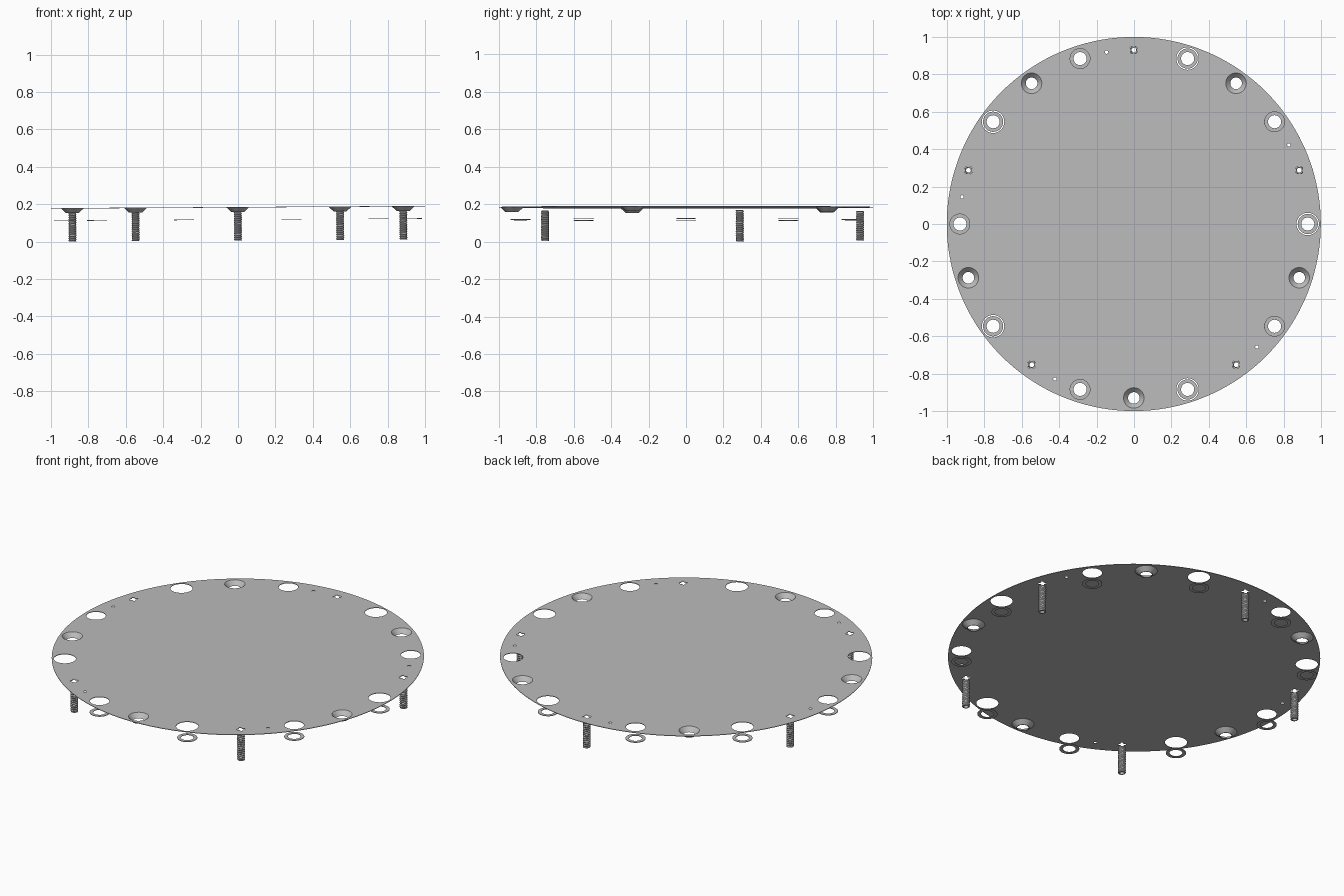
import bpy, bmesh
from math import sin, cos, pi, radians
from mathutils import Matrix

cube = bpy.data.objects.get("Cube")
if cube:
    bpy.data.objects.remove(cube, do_unlink=True)

GREY = bpy.data.materials.new("plain grey")
GREY.use_nodes = True
colour = (0.5, 0.5, 0.5, 1)
GREY.diffuse_color = colour
GREY.node_tree.nodes["Principled BSDF"].inputs["Base Color"].default_value = colour

TILT = Matrix.Rotation(-0.006, 4, "Y")   # the whole kit leans very slightly
PLATE_Z, WASHER_Z, HALF = 0.184, 0.118, 0.0015
RING = 0.93                              # radius of the circle of fittings


def on_ring(degrees):
    return RING * cos(radians(degrees)), RING * sin(radians(degrees))


def circle(radius, count, centre=(0, 0)):
    return [(centre[0] + radius * cos(2 * pi * i / count),
             centre[1] + radius * sin(2 * pi * i / count)) for i in range(count)]


def place(obj, x, y, z):
    obj.matrix_world = TILT @ Matrix.Translation((x, y, z))
    return obj


def add_mesh(name, mesh):
    obj = bpy.data.objects.new(name, mesh)
    bpy.context.collection.objects.link(obj)
    if not mesh.materials:
        mesh.materials.append(GREY)
    return obj


def sheet(name, outlines):
    """Thin flat sheet: first outline is the edge, the rest are holes."""
    curve = bpy.data.curves.new(name, "CURVE")
    curve.dimensions, curve.fill_mode, curve.extrude = "2D", "BOTH", HALF
    for points in outlines:
        spline = curve.splines.new("POLY")
        spline.points.add(len(points) - 1)
        for p, (x, y) in zip(spline.points, points):
            p.co = (x, y, 0, 1)
        spline.use_cyclic_u = True
    temp = bpy.data.objects.new(name, curve)
    bpy.context.collection.objects.link(temp)
    graph = bpy.context.evaluated_depsgraph_get()
    mesh = bpy.data.meshes.new_from_object(temp.evaluated_get(graph))
    bpy.data.objects.remove(temp, do_unlink=True)
    mesh.materials.clear()
    mesh.materials.append(GREY)
    return mesh


def lathe(name, rings, count, lead=0.0):
    """Closed loop of (radius, height) swept round z; lead gives a helix."""
    bm = bmesh.new()
    grid = []
    for r, z, helical in rings:
        grid.append([bm.verts.new((r * cos(2 * pi * i / count), r * sin(2 * pi * i / count),
                                   z + helical * lead * i / count)) for i in range(count)])
    for a, b in zip(grid, grid[1:] + grid[:1]):
        for i in range(count):
            j = (i + 1) % count
            bm.faces.new((a[i], a[j], b[j], b[i]))
    bmesh.ops.recalc_face_normals(bm, faces=bm.faces)
    mesh = bpy.data.meshes.new(name)
    bm.to_mesh(mesh)
    bm.free()
    return mesh


def thread(name, bottom, top, turns, count=16):
    """Hollow shaft with a helical ridge, open at both ends."""
    bm = bmesh.new()
    levels = turns * 4
    grid = [[bm.verts.new((0.013 * cos(2 * pi * i / count), 0.013 * sin(2 * pi * i / count), z))
             for i in range(count)] for z in (top, bottom)]
    for k in range(levels + 1):
        row = []
        for i in range(count):
            phase = (k / 4 - i / count) % 1
            r = 0.018 + 0.008 * abs(phase - 0.5)
            a = 2 * pi * i / count
            row.append(bm.verts.new((r * cos(a), r * sin(a), bottom + (top - bottom) * k / levels)))
        grid.append(row)
    for a, b in zip(grid, grid[1:] + grid[:1]):
        for i in range(count):
            j = (i + 1) % count
            bm.faces.new((a[i], a[j], b[j], b[i]))
    bmesh.ops.recalc_face_normals(bm, faces=bm.faces)
    mesh = bpy.data.meshes.new(name)
    bm.to_mesh(mesh)
    bm.free()
    return mesh


# Angles of the fittings round the rim
screws = [18 + 72 * i for i in range(5)]
sinks = [54 + 72 * i for i in range(5)]
wide_holes = [72 * i for i in range(5)]
plain_holes = [36 + 72 * i for i in range(5)]
pin_holes = [27 + 72 * i for i in range(5)]

# Round plate with all its holes
outlines = [circle(1.0, 144)]
for angles, radius, count in ((screws, 0.043, 32), (sinks, 0.055, 32), (wide_holes, 0.06, 32),
                              (plain_holes, 0.053, 32), (pin_holes, 0.009, 12)):
    outlines += [circle(radius, count, on_ring(a)) for a in angles]
place(add_mesh("round_plate", sheet("round_plate", outlines)), 0, 0, PLATE_Z)

# Screw heads with a cross-shaped recess, above threaded hollow shafts
recess = []
for q in range(4):
    for r, a in ((0.023, -12), (0.023, 12), (0.013, 45)):
        t = radians(a + 90 * q + 45)
        recess.append((r * cos(t), r * sin(t)))
head_mesh = sheet("screw_head", [circle(0.043, 32), recess])
shaft_mesh = thread("screw_shaft", 0.006, 0.163, 14)
for n, a in enumerate(screws, 1):
    x, y = on_ring(a)
    place(add_mesh(f"screw_head_{n}", head_mesh), x, y, PLATE_Z)
    place(add_mesh(f"screw_shaft_{n}", shaft_mesh), x, y, 0)

# Countersunk cups pressed down through the plate
cup_mesh = lathe("countersunk_cup", [(0.055, HALF, 0), (0.031, -0.024, 0),
                                     (0.035, -0.025, 0), (0.060, -HALF, 0)], 32)
for poly in cup_mesh.polygons:
    poly.use_smooth = True
cup_mesh.set_sharp_from_angle(angle=radians(30))
for n, a in enumerate(sinks, 1):
    place(add_mesh(f"countersunk_cup_{n}", cup_mesh), *on_ring(a), PLATE_Z)

# Flat washers hanging below the large holes
washer_mesh = sheet("washer", [circle(0.054, 32), circle(0.035, 32)])
for n, a in enumerate(sorted(wide_holes + plain_holes), 1):
    place(add_mesh(f"washer_{n}", washer_mesh), *on_ring(a), WASHER_Z)
